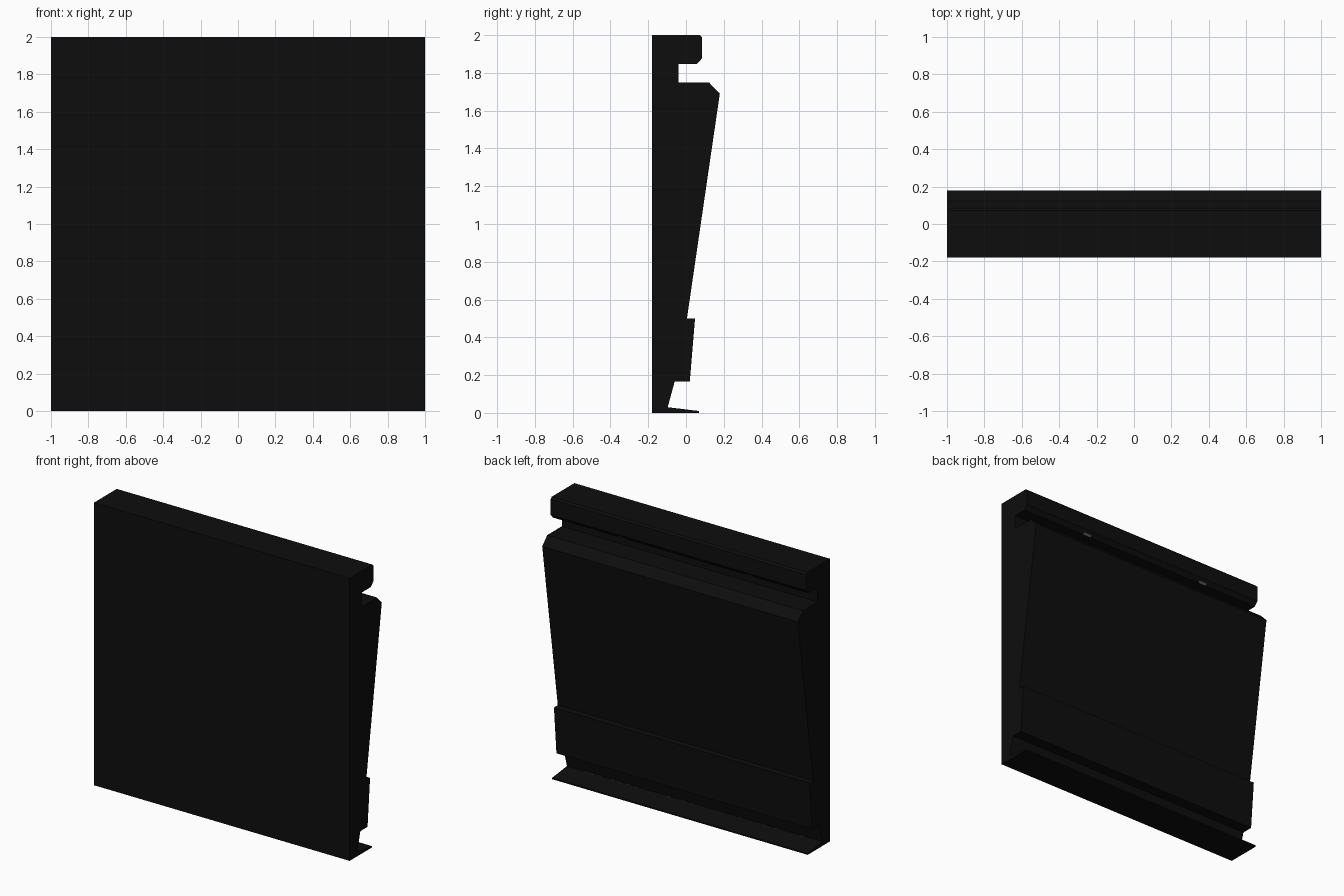
import bpy, bmesh, random
from mathutils import Vector

if "Cube" in bpy.data.objects:
    bpy.data.objects.remove(bpy.data.objects["Cube"])

random.seed(4)


def material(name, value):
    m = bpy.data.materials.new(name)
    m.diffuse_color = (value, value, value, 1)
    m.use_nodes = True
    m.node_tree.nodes["Principled BSDF"].inputs["Base Color"].default_value = m.diffuse_color
    return m


black = material("near black", 0.0043)
grey = material("worn grey", 0.10)


def finish(bm, name, mat):
    bmesh.ops.recalc_face_normals(bm, faces=bm.faces)
    mesh = bpy.data.meshes.new(name)
    bm.to_mesh(mesh)
    bm.free()
    mesh.materials.append(mat)
    ob = bpy.data.objects.new(name, mesh)
    bpy.context.collection.objects.link(ob)


# Wall panel: side profile (y, z) swept along x
profile = [(-0.18, 0), (0.068, 0), (0.068, 0.01), (-0.097, 0.03),
           (-0.06, 0.165), (0.02, 0.165), (0.048, 0.5), (0.005, 0.5),
           (0.179, 1.69), (0.123, 1.748), (-0.04, 1.748), (-0.04, 1.847),
           (0.058, 1.847), (0.085, 1.877), (0.085, 1.988), (0.073, 2.0),
           (-0.18, 2.0)]
bm = bmesh.new()
face = bm.faces.new([bm.verts.new((-1, y, z)) for y, z in profile])
swept = bmesh.ops.extrude_face_region(bm, geom=[face])["geom"]
bmesh.ops.translate(bm, vec=(2, 0, 0),
                    verts=[v for v in swept if isinstance(v, bmesh.types.BMVert)])
finish(bm, "wall_panel", black)


def plate(bm, x, width, a, b, lift):
    """Thin quad lying along the profile edge from a to b."""
    d = (Vector(b) - Vector(a)).normalized()
    n = Vector((d.y, -d.x)) * lift
    corners = [(x - width / 2, a), (x + width / 2, a),
               (x + width / 2, b), (x - width / 2, b)]
    bm.faces.new([bm.verts.new((px, p[0] + n.x, p[1] + n.y)) for px, p in corners])


# Two small pale marks on the chamfer under the top rail
bm = bmesh.new()
for x in (-0.54, 0.46):
    plate(bm, x, 0.06, (0.058, 1.847), (0.07, 1.8605), 0.001)
finish(bm, "rail_marks", grey)

# Worn flecks along the inner seam of the bottom lip
bm = bmesh.new()
for i in range(24):
    plate(bm, random.uniform(-0.97, 0.97), random.uniform(0.01, 0.03),
          (-0.090, 0.0292), (-0.094, 0.0296), 0.001)
finish(bm, "lip_flecks", grey)
